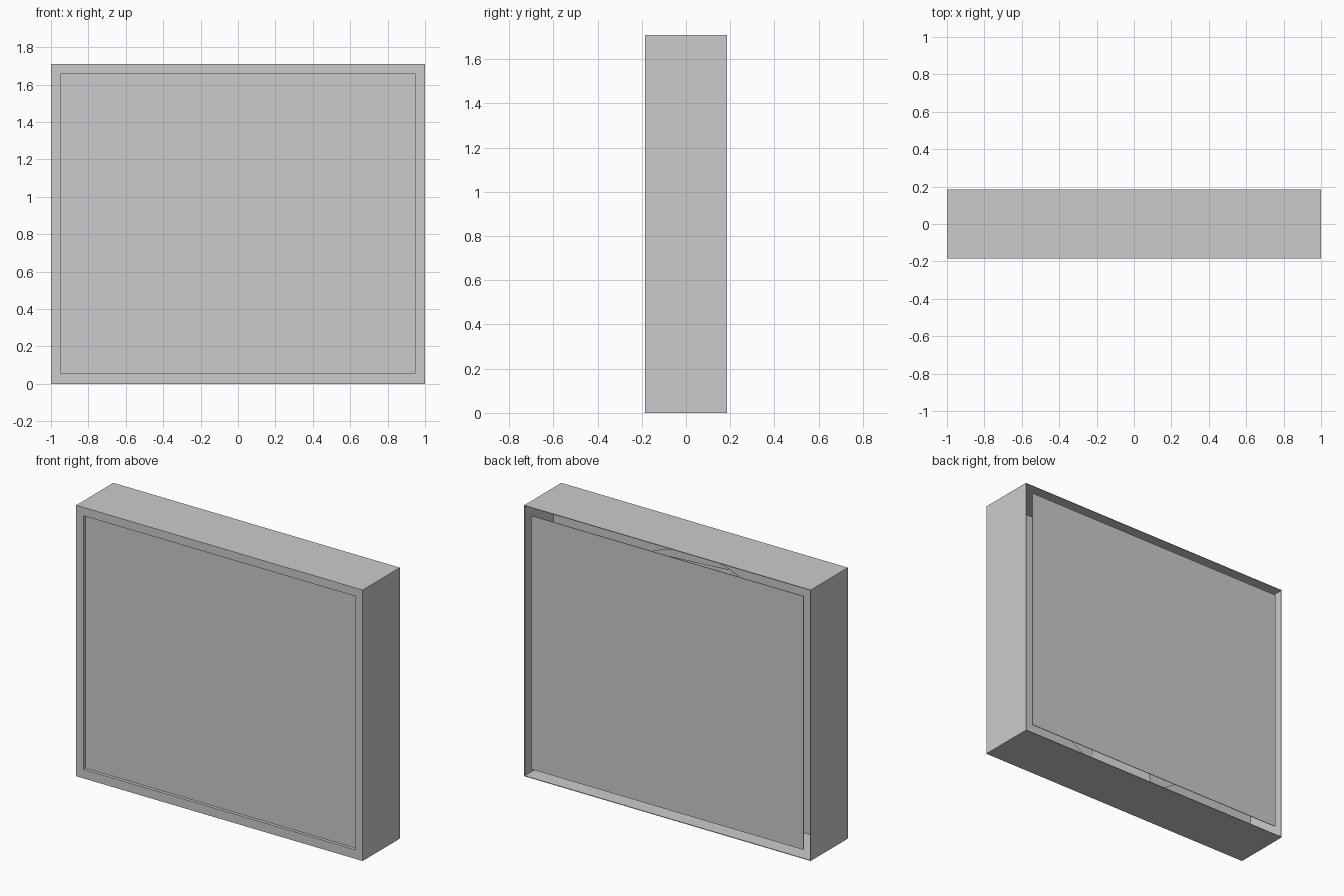
import bpy, bmesh, math
from mathutils import Matrix, Vector

if "Cube" in bpy.data.objects:
    bpy.data.objects.remove(bpy.data.objects["Cube"])

W, D, H = 1.0, 0.185, 1.71       # half width, half depth, height
CZ = H / 2 + 0.002               # centre height of the panels
PW, PH = 0.95, 0.80              # panel half sizes
T = 0.004                        # sheet thickness


def make(name, bm):
    bmesh.ops.recalc_face_normals(bm, faces=bm.faces)
    me = bpy.data.meshes.new(name)
    bm.to_mesh(me)
    bm.free()
    ob = bpy.data.objects.new(name, me)
    bpy.context.collection.objects.link(ob)
    return ob


def box(name, x0, x1, y0, y1, z0, z1):
    bm = bmesh.new()
    m = Matrix.Translation(((x0 + x1) / 2, (y0 + y1) / 2, (z0 + z1) / 2)) @ \
        Matrix.Diagonal((x1 - x0, y1 - y0, z1 - z0, 1))
    bmesh.ops.create_cube(bm, size=1, matrix=m)
    return make(name, bm)


def plate(name, outer, inner, y0, y1):
    """Ring plate in the xz plane between two matching outlines."""
    bm = bmesh.new()
    rings = [[bm.verts.new((x, y, z)) for x, z in pts]
             for pts, y in ((outer, y0), (inner, y0), (inner, y1), (outer, y1))]
    n = len(outer)
    for r in range(4):
        a, b = rings[r], rings[(r + 1) % 4]
        for i in range(n):
            j = (i + 1) % n
            bm.faces.new((a[i], a[j], b[j], b[i]))
    return make(name, bm)


def rect(hw, z0, z1):
    return [(-hw, z0), (hw, z0), (hw, z1), (-hw, z1)]


# thin casing, open at the back
plate("casing", rect(W, 0, H), rect(W - T, T, H - T), -D, D)

# front lip with a shallow recess, and the front panel in it
plate("front_lip", rect(W, 0, H), rect(PW, CZ - PH, CZ + PH), -D, -D + 0.02)
box("front_panel", -PW, PW, -D + 0.02, -D + 0.02 + T, CZ - PH, CZ + PH)

# inner plate with a round opening
R, N = 0.71, 64
hole, edge = [], []
angles = [2 * math.pi * i / N for i in range(N)]
angles = sorted(angles + [s * math.atan2(CZ, W) + o
                          for s, o in ((1, 0), (-1, math.pi), (1, math.pi), (-1, 2 * math.pi))])
for a in angles:
    c, s = math.cos(a), math.sin(a)
    k = min((W - T) / max(abs(c), 1e-6), (H / 2 - T) / max(abs(s), 1e-6))
    hole.append((R * c, H / 2 + R * s))
    edge.append((k * c, H / 2 + k * s))
plate("inner_plate", edge, hole, -0.10 - T, -0.10)

# fan hub behind the opening
bm = bmesh.new()
bmesh.ops.create_cone(bm, cap_ends=True, segments=32, radius1=0.16, radius2=0.16, depth=0.055,
                      matrix=Matrix.Translation((0, -0.128, H / 2)) @ Matrix.Rotation(math.pi / 2, 4, 'X'))
make("fan_hub", bm)

# pitched fan blades around the hub
for i in range(4):
    turn = Matrix.Translation((0, -0.128, H / 2)) @ Matrix.Rotation(i * math.pi / 2, 4, 'Y')
    bm = bmesh.new()
    pts = [(-0.08, -0.02, 0.12), (0.08, 0.02, 0.12), (0.22, 0.026, 0.64), (-0.22, -0.026, 0.64)]
    f = bm.faces.new([bm.verts.new(turn @ Vector(p)) for p in pts])
    bmesh.ops.solidify(bm, geom=[f], thickness=T)
    make("fan_blade", bm)

# back panel, leaving a narrow gap all round
box("back_panel", -PW, PW, D - T, D, CZ - PH, CZ + PH)
